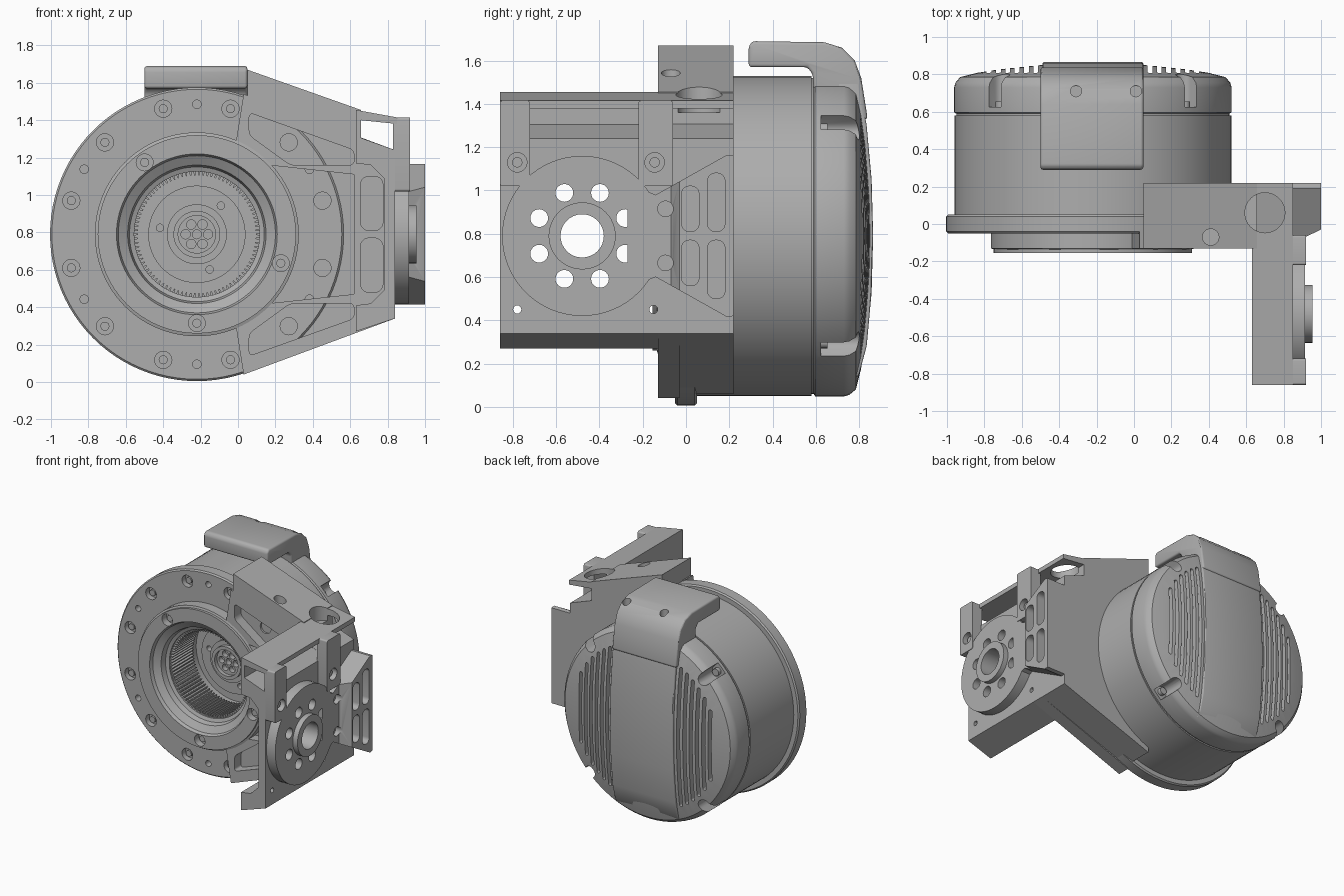
import bpy, bmesh
from math import cos, sin, pi, radians, sqrt

cube = bpy.data.objects.get("Cube")
if cube:
    bpy.data.objects.remove(cube, do_unlink=True)

grey = bpy.data.materials.new("machined_grey")
grey.use_nodes = True
COLOUR = (0.42, 0.42, 0.42, 1)
grey.diffuse_color = COLOUR
for node in grey.node_tree.nodes:
    if node.type == 'BSDF_PRINCIPLED':
        node.inputs["Base Color"].default_value = COLOUR

CX, CZ = -0.22, 0.79      # motor axis
HY, HZ = -0.48, 0.79      # joint hub axis
parts = []


def finish(name, bm):
    bmesh.ops.recalc_face_normals(bm, faces=bm.faces)
    me = bpy.data.meshes.new(name)
    bm.to_mesh(me)
    bm.free()
    me.materials.append(grey)
    ob = bpy.data.objects.new(name, me)
    bpy.context.collection.objects.link(ob)
    parts.append(ob)
    return ob


def place(axis, u, v, t):
    return {'X': (t, u, v), 'Y': (u, t, v), 'Z': (u, v, t)}[axis]


def prism(name, axis, pts, a, b, rounding=0):
    """Extrude a flat outline along an axis, optionally rounding its corners."""
    bm = bmesh.new()
    low = [bm.verts.new(place(axis, u, v, a)) for u, v in pts]
    high = [bm.verts.new(place(axis, u, v, b)) for u, v in pts]
    bm.faces.new(low)
    bm.faces.new(high)
    n = len(pts)
    for i in range(n):
        bm.faces.new((low[i], low[(i + 1) % n], high[(i + 1) % n], high[i]))
    if rounding:
        edges = [bm.edges.get((p, q)) for p, q in zip(low, high)]
        bmesh.ops.bevel(bm, geom=edges, offset=rounding, segments=5, profile=0.5,
                        affect='EDGES', clamp_overlap=True)
    return finish(name, bm)


def box(name, axis, u0, u1, v0, v1, a, b, rounding=0):
    return prism(name, axis, [(u0, v0), (u1, v0), (u1, v1), (u0, v1)], a, b, rounding)


def cyl(name, axis, u, v, r, a, b, n=24):
    pts = [(u + r * cos(2 * pi * i / n), v + r * sin(2 * pi * i / n)) for i in range(n)]
    return prism(name, axis, pts, a, b)


def polar(r, deg):
    return CX + r * cos(radians(deg)), CZ + r * sin(radians(deg))


def lathe(name, profile, ring=False, steps=96):
    """Turn (radius, y) points about the motor axis."""
    bm = bmesh.new()
    vs = [bm.verts.new((CX + r, y, CZ)) for r, y in profile]
    for p, q in zip(vs, vs[1:] + vs[:1]) if ring else zip(vs, vs[1:]):
        bm.edges.new((p, q))
    bmesh.ops.spin(bm, geom=bm.verts[:] + bm.edges[:], cent=(CX, 0, CZ), axis=(0, 1, 0),
                   angle=2 * pi, steps=steps)
    bmesh.ops.remove_doubles(bm, verts=bm.verts, dist=0.0002)
    return finish(name, bm)


def join(name, obs):
    bm = bmesh.new()
    for ob in obs:
        bm.from_mesh(ob.data)
        parts.remove(ob)
        bpy.data.objects.remove(ob, do_unlink=True)
    return finish(name, bm)


def bake(ob):
    graph = bpy.context.evaluated_depsgraph_get()
    me = bpy.data.meshes.new_from_object(ob.evaluated_get(graph))
    ob.modifiers.clear()
    ob.data = me


def cut(ob, cutters):
    tool = join("cutter", cutters)
    tool.hide_render = True
    mod = ob.modifiers.new("cut", 'BOOLEAN')
    mod.operation, mod.solver, mod.object = 'DIFFERENCE', 'EXACT', tool
    bake(ob)
    parts.remove(tool)
    bpy.data.objects.remove(tool, do_unlink=True)


def soften(ob, width):
    mod = ob.modifiers.new("soft", 'BEVEL')
    mod.width, mod.segments, mod.limit_method = width, 3, 'ANGLE'
    bake(ob)


# Motor housing with the deep bore and stepped hub
housing = lathe("motor_housing", [
    (0, .2), (.1, .2), (.1, .17), (.125, .17), (.125, .2), (.16, .2), (.16, .24), (.26, .24),
    (.26, .28), (.335, .28), (.335, 0), (.74, 0), (.74, .58), (0, .58)])
holes = [cyl("c", 'Y', *polar(.2, d), .02, .2, .3, 16) for d in (50, 170, 290)]
holes += [cyl("c", 'Y', *polar(.06, 60 * i), .025, .1, .24, 16) for i in range(6)]
holes.append(cyl("c", 'Y', CX, CZ, .024, .1, .24, 16))
cut(housing, holes)

# Mounting flange with counterbored screws
flange = lathe("mounting_flange", [(.44, -.05), (.775, -.05), (.785, -.04), (.785, .04),
                                   (.775, .05), (.44, .05)], True)
bolts = [15 + 30 * i for i in range(12)]
cut(flange, [cyl("c", 'Y', *polar(.695, d), .046, -.1, -.005) for d in bolts]
    + [cyl("c", 'Y', *polar(.695, d), .023, -.1, 0, 16) for d in (30, 90, 150, 210, 270, 330)])
join("flange_screws", [cyl("s", 'Y', *polar(.695, d), .024, -.035, 0, 16) for d in bolts])

# Output ring and internal gear teeth
front_ring = lathe("output_ring", [
    (.335, -.05), (.36, -.06), (.37, -.1), (.42, -.13), (.43, -.155), (.53, -.155),
    (.53, -.135), (.545, -.13), (.545, .01), (.335, .01)], True)
ring_bolts = (126, 270, 341)
cut(front_ring, [cyl("c", 'Y', *polar(.475, d), .045, -.2, -.1) for d in ring_bolts])
join("ring_screws", [cyl("s", 'Y', *polar(.475, d), .024, -.125, -.09, 16) for d in ring_bolts])
teeth = []
for i in range(90):
    d = 4 * i
    teeth.append(prism("tooth", 'Y', [polar(.34, d - 1.3), polar(.315, d - .6),
                                      polar(.315, d + .6), polar(.34, d + 1.3)], -.04, .22))
join("gear_teeth", teeth)

# Domed rear cover with vent slots and four screw notches
cover = lathe("rear_cover", [
    (0, .57), (.73, .57), (.73, .59), (.742, .597), (.742, .73), (.735, .755), (.71, .785),
    (.62, .808), (.5, .827), (.3, .848), (.15, .856), (0, .86)])
cutters = []
for side in (-1, 1):
    for i in range(6):
        dx = .305 + .05 * i
        h = sqrt(.62 ** 2 - dx ** 2)
        x = CX + side * dx
        cutters.append(box("c", 'Y', x - .013, x + .013, CZ - h, CZ + h, .765, .95, .012))
screws = []
for d in (45, 135, 225, 315):
    arc = [(.69 - .045 * sin(pi * k / 8), .045 * cos(pi * k / 8)) for k in range(9)]
    outline = [(.9, .045)] + arc + [(.9, -.045)]
    a = radians(d)
    cutters.append(prism("c", 'Y', [(CX + r * cos(a) - t * sin(a), CZ + r * sin(a) + t * cos(a))
                                    for r, t in outline], .625, .95))
    screws.append(cyl("s", 'Y', *polar(.695, d), .028, .61, .655, 16))
cut(cover, cutters)
join("cover_screws", screws)

# Central spine and cable hood on the cover
spine = prism("cover_spine", 'X', [
    (.7, 1.5), (.8, 1.5), (.835, 1.3), (.858, 1.05), (.865, .79), (.858, .53), (.835, .28),
    (.8, .15), (.765, .11), (.7, .11)], CX - .27, CX + .27)
soften(spine, .008)
hood = prism("cable_hood", 'X', [
    (.29, 1.57), (.29, 1.67), (.31, 1.69), (.64, 1.685), (.72, 1.66), (.78, 1.6), (.81, 1.52),
    (.84, 1.33), (.7, 1.3), (.6, 1.3), (.585, 1.54), (.56, 1.57)], -.5, .05)
soften(hood, .018)
cut(hood, [cyl("c", 'Z', x, .71, .03, 1.61, 1.8) for x in (-.31, .01)])

# Bracket body beside the motor
prism("bracket_body", 'Y', [
    (.05, .06), (.84, .34), (.84, 1.24), (.05, 1.53), (.05, 1.38), (.3, 1.18), (.3, .4),
    (.05, .2)], -.035, .22)

# Bracket front frame with two prongs and pockets
frame = prism("bracket_front_frame", 'Y', [
    (.03, 1.54), (.84, 1.24), (.84, .34), (.03, .04), (-.01, .29), (.16, .42), (.62, .47),
    (.62, 1.11), (.16, 1.16), (-.01, 1.29)], -.13, -.03)
pockets = []
for s in (-1, 1):
    tri = [(.06, .65), (.62, .45), (.62, .37), (.28, .37), (.06, .53)]
    pockets.append(prism("c", 'Y', [(x, CZ + s * z) for x, z in tri], -.2, .0, .025))
    z0, z1 = sorted((CZ + s * .02, CZ + s * .31))
    pockets.append(box("c", 'Y', .655, .775, z0, z1, -.2, -.07, .045))
cut(frame, pockets)

# Raised upper block of the bracket
upper = prism("bracket_upper_block", 'Y', [(.05, 1.52), (.05, 1.67), (.657, 1.455), (.657, 1.3)],
              -.13, .22)
cut(upper, [cyl("c", 'Z', .7, .06, .107, 1.36, 1.9, 32), cyl("c", 'Z', .41, -.07, .044, 1.46, 1.9)])

# Side arm channel, with lip and top plate
arm = prism("side_arm", 'Y', [
    (.84, .34), (.84, 1.24), (.63, 1.315), (.63, 1.17), (.71, 1.16), (.78, 1.09), (.78, .49),
    (.71, .42), (.63, .41), (.63, .27)], -.86, -.05)


def hub_cutters():
    ring = [(HY + .215 * cos(pi / 8 + pi / 4 * i), HZ + .215 * sin(pi / 8 + pi / 4 * i))
            for i in range(8)]
    return ([cyl("c", 'X', y, z, .041, .5, 1.2) for y, z in ring]
            + [cyl("c", 'X', HY, HZ, .1, .5, 1.2, 32)])


cut(arm, hub_cutters() + [cyl("c", 'X', y, .45, .019, .5, 1.2, 16) for y in (-.78, -.15)])
top_plate = prism("arm_top_plate", 'Y', [
    (.63, 1.29), (.63, 1.455), (.85, 1.415), (.85, 1.38), (.657, 1.4), (.657, 1.29)], -.86, .22)
cut(top_plate, [cyl("c", 'Z', .7, .06, .107, 1.36, 1.9, 32)])

# Screw pillars on the arm
for label, y0, y1, yc in (("front", -.86, -.72, -.78), ("rear", -.22, -.06, -.145)):
    pillar = box(label + "_pillar", 'X', y0, y1, 1.02, 1.415, .83, .92, .012)
    cut(pillar, [cyl("c", 'X', yc, 1.13, .045, .87, 1.1)])
    cyl(label + "_pillar_screw", 'X', yc, 1.13, .024, .86, .895, 16)

# Joint hub disc and its centre collar
disc = cyl("hub_disc", 'X', HY, HZ, .37, .83, .915, 64)
cut(disc, hub_cutters())
collar = cyl("hub_collar", 'X', HY, HZ, .155, .9, .955, 48)
cut(collar, [cyl("c", 'X', HY, HZ, .1, .5, 1.2, 32)])

# Flared plate behind the hub, stepping outward, with slots
half = [(-.27, .24), (-.14, .19), (.19, .375), (.22, .37)]
flare = prism("flared_plate", 'X', [(y, HZ + z) for y, z in half]
              + [(y, HZ - z) for y, z in reversed(half)], .83, 1.0)
cut(flare, [prism("c", 'Z', [(.915, -.6), (1.2, -.6), (1.2, -.03), (1, -.03), (.915, -.07)], 0, 2)])
slots = []
for s in (-1, 1):
    for y, reach in ((.02, .23), (.14, .29)):
        z0, z1 = sorted((HZ + s * .02, HZ + s * reach))
        slots.append(box("c", 'X', y - .04, y + .04, z0, z1, .9, 1.2, .035))
    slots.append(cyl("c", 'X', -.095, HZ + s * .125, .036, .88, 1.2))
cut(flare, slots)

# Smooth curved faces, keep machined edges sharp
bpy.ops.object.select_all(action='DESELECT')
for ob in parts:
    ob.select_set(True)
bpy.context.view_layer.objects.active = parts[0]
bpy.ops.object.shade_smooth_by_angle(angle=radians(30))
